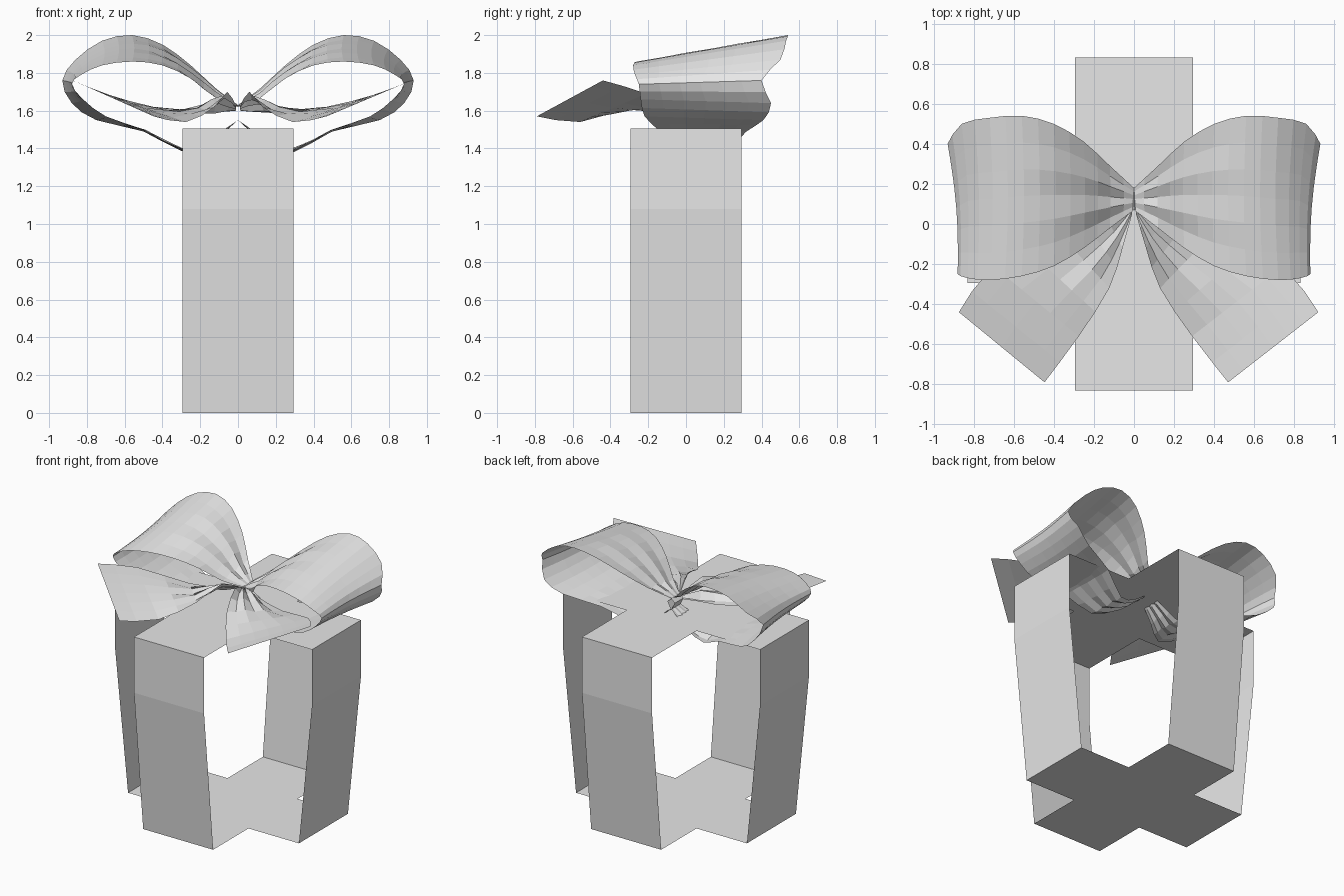
import bpy, bmesh, math, random
from mathutils import Vector, Matrix

cube = bpy.data.objects.get("Cube")
if cube:
    bpy.data.objects.remove(cube)

random.seed(4)

ribbon_mat = bpy.data.materials.new("light_grey_ribbon")
ribbon_mat.use_nodes = True
GREY = (0.8, 0.8, 0.8, 1)
ribbon_mat.diffuse_color = GREY
ribbon_mat.node_tree.nodes["Principled BSDF"].inputs["Base Color"].default_value = GREY


def finish(name, bm):
    """Turn a bmesh into a flat-shaded ribbon object."""
    bmesh.ops.remove_doubles(bm, verts=bm.verts, dist=0.0005)
    mesh = bpy.data.meshes.new(name)
    bm.to_mesh(mesh)
    bm.free()
    mesh.materials.append(ribbon_mat)
    obj = bpy.data.objects.new(name, mesh)
    bpy.context.collection.objects.link(obj)
    return obj


def loft(bm, rows):
    """Skin a grid of points, row by row."""
    grid = [[bm.verts.new(p) for p in row] for row in rows]
    for a, b in zip(grid, grid[1:]):
        for i in range(len(a) - 1):
            bm.faces.new((a[i], a[i + 1], b[i + 1], b[i]))


def smooth_path(points, steps):
    """Resample a path through its points with a soft spline."""
    pts = [Vector(p) for p in points]
    pts = [pts[0]] + pts + [pts[-1]]
    out = []
    for a, b, c, d in zip(pts, pts[1:], pts[2:], pts[3:]):
        for s in range(steps):
            t = s / steps
            out.append(0.5 * (2 * b + (c - a) * t + (2 * a - 5 * b + 4 * c - d) * t**2
                              + (3 * b - a - 3 * c + d) * t**3))
    return out + [pts[-1]]


def ribbon(name, front, back, side, across, steps, bulge, pleat):
    """Ribbon between two edge paths, pleated where it is gathered at the knot."""
    rows = []
    for f, b in zip(smooth_path(front, steps), smooth_path(back, steps)):
        # pleats show only in the gathered zone and fade towards the open end
        reach = max(abs(f.x), abs(b.x))
        fold = pleat * max(0, min(reach * 8, (0.6 - reach) * 2, 1))
        row = []
        for i in range(across + 1):
            t = i / across
            p = f.lerp(b, t)
            p.x += bulge * math.sin(math.pi * t) * reach
            if 0 < i < across:
                p.z += fold * ((-1) ** i + random.uniform(-0.5, 0.5))
            row.append((p.x * side, p.y, p.z))
        rows.append(row)
    bm = bmesh.new()
    loft(bm, rows)
    if side < 0:
        bmesh.ops.reverse_faces(bm, faces=bm.faces)
    return finish(name, bm)


# Wrapping bands: four arms and two centre squares making a cross top and bottom
HALF, TOP = 0.295, 1.505
arm = [(HALF, 0), (0.72, 0), (0.83, 1.08), (0.83, TOP), (HALF, TOP)]
bm = bmesh.new()
for quarter in range(4):
    turn = Matrix.Rotation(quarter * math.pi / 2, 3, "Z")
    loft(bm, [[turn @ Vector((x, y, z)) for y in (-HALF, HALF)] for x, z in arm])
for z in (0, TOP):
    loft(bm, [[(x, y, z) for y in (-HALF, HALF)] for x in (-HALF, HALF)])
bmesh.ops.remove_doubles(bm, verts=bm.verts, dist=0.0005)
bmesh.ops.recalc_face_normals(bm, faces=bm.faces)
finish("wrapping_bands", bm)

# Bow loop edges, running from the knot over the top and back underneath
loop_front = [
    (0, .07, 1.62), (.12, -.02, 1.67), (.25, -.12, 1.77), (.4, -.21, 1.84),
    (.56, -.26, 1.86), (.72, -.28, 1.84), (.83, -.27, 1.79), (.88, -.25, 1.74),
    (.82, -.24, 1.66), (.7, -.22, 1.57), (.5, -.15, 1.5), (.3, -.1, 1.4),
    (.15, 0, 1.44), (0, .07, 1.55)]
loop_back = [
    (0, .18, 1.63), (.12, .29, 1.72), (.25, .41, 1.84), (.4, .5, 1.95),
    (.56, .54, 2), (.72, .53, 1.97), (.86, .5, 1.87), (.93, .4, 1.76),
    (.88, .45, 1.64), (.75, .41, 1.55), (.5, .32, 1.49), (.3, .22, 1.39),
    (.15, .2, 1.44), (0, .18, 1.55)]

# Tail edges, running from the knot to the cut end
tail_inner = [
    (.01, .05, 1.62), (.06, -.12, 1.7), (.13, -.32, 1.62), (.29, -.56, 1.54),
    (.47, -.79, 1.57)]
tail_outer = [
    (.01, .1, 1.6), (.15, .04, 1.59), (.4, -.04, 1.59), (.74, -.21, 1.69),
    (.92, -.44, 1.76)]

for word, side in (("left", 1), ("right", -1)):
    ribbon(word + "_bow_loop", loop_front, loop_back, side, 6, 2, -.02, .012)
    ribbon(word + "_bow_tail", tail_inner, tail_outer, side if side > 0 else -.95,
           6, 2, 0, .02)

# Pinched knot joining the loops
bm = bmesh.new()
loft(bm, [[(x, y, z) for y in (.07, .18)]
          for x, z in ((-.03, 1.6), (0, 1.63), (.03, 1.6), (0, 1.54), (-.03, 1.6))])
finish("bow_knot", bm)
